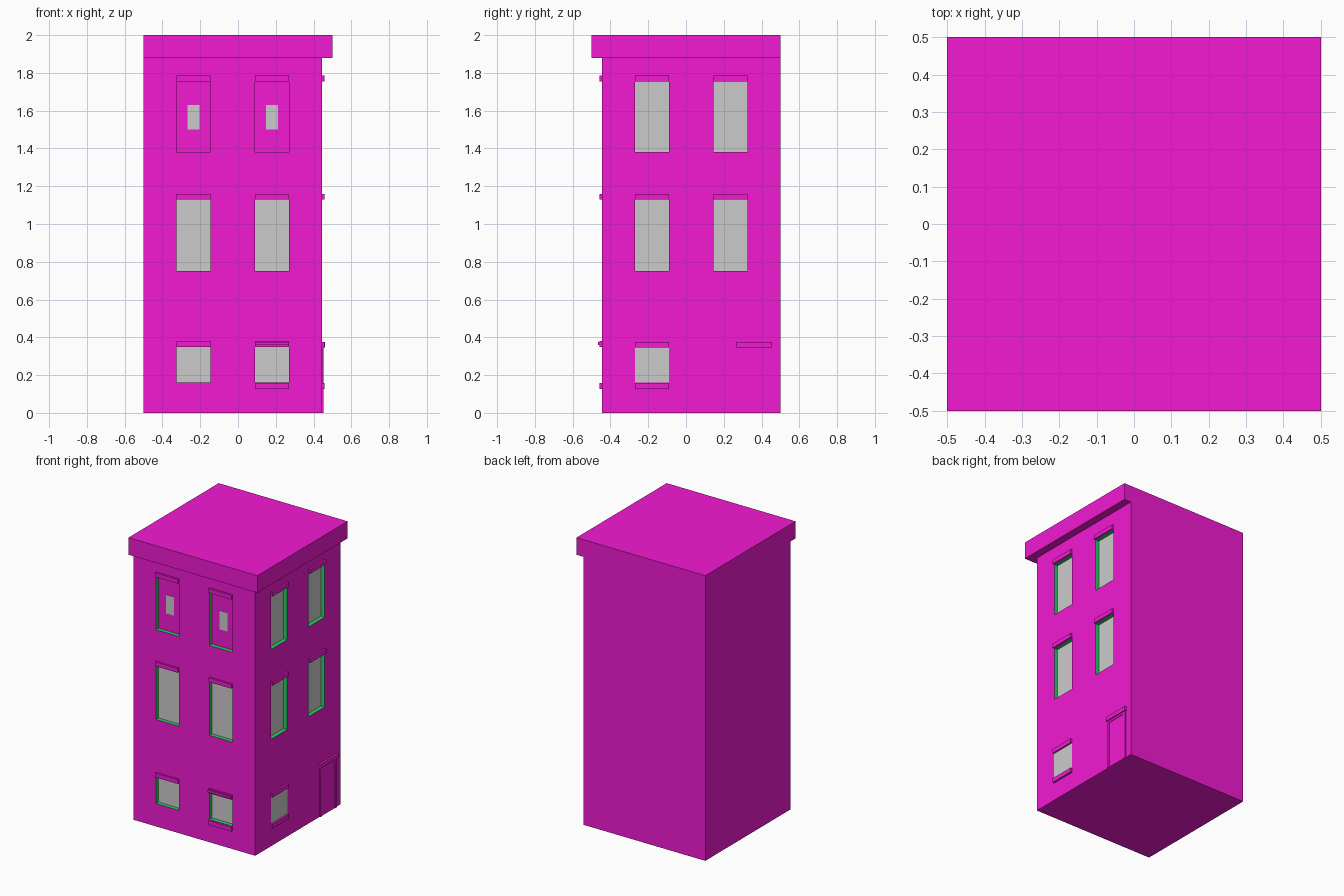
import bpy, bmesh
from mathutils import Matrix, Vector

if "Cube" in bpy.data.objects:
    bpy.data.objects.remove(bpy.data.objects["Cube"])


def material(name, color):
    m = bpy.data.materials.new(name)
    m.diffuse_color = color
    m.use_nodes = True
    m.node_tree.nodes["Principled BSDF"].inputs["Base Color"].default_value = m.diffuse_color
    return m


WALL = material("magenta", (0.9, 0.01, 0.65, 1))
REVEAL = material("green", (0.02, 0.65, 0.13, 1))
FACE = -0.445      # plane of both detailed walls (front y, right -x)
DEPTH = 0.03       # window recess


def make(name, boxes, mats=(), index=0):
    """One object from a list of (min corner, max corner) boxes."""
    bm = bmesh.new()
    for lo, hi in boxes:
        lo, hi = Vector(lo), Vector(hi)
        size = hi - lo
        bmesh.ops.create_cube(bm, size=1, matrix=Matrix.Translation((lo + hi) / 2)
                              @ Matrix.Diagonal((*size, 1)))
    for f in bm.faces:
        f.material_index = index
    me = bpy.data.meshes.new(name)
    bm.to_mesh(me)
    bm.free()
    for m in mats:
        me.materials.append(m)
    ob = bpy.data.objects.new(name, me)
    bpy.context.collection.objects.link(ob)
    return ob


def wall_box(side, u, z, out, back):
    """Box on a wall: u range along it, 'out' proud of it, 'back' into it."""
    if side == "front":
        return (u[0], FACE - out, z[0]), (u[1], FACE + back, z[1])
    return (-FACE - back, u[0], z[0]), (-FACE + out, u[1], z[1])


ground, middle, upper = (0.16, 0.35), (0.75, 1.13), (1.38, 1.755)
columns = {"front": [(-0.325, -0.145), (0.09, 0.27)],
           "right": [(-0.27, -0.09), (0.145, 0.325)]}

recesses, glass, blinds, lintels, sills = [], [], [], [], []
for side, cols in columns.items():
    for i, u in enumerate(cols):
        for z in (ground, middle, upper):
            if side == "right" and z == ground:
                continue
            recesses.append(wall_box(side, u, z, 0.02, DEPTH))
            pane = wall_box(side, u, z, 0.002 - DEPTH, DEPTH + 0.002)
            (blinds if side == "front" and z == upper else glass).append(pane)
            top = z[1]
            lintels.append(wall_box(side, u, (top, top + 0.03), 0.013, 0.005))
    # small opening left in the closed upper front windows
    if side == "front":
        for u in cols:
            glass.append(wall_box(side, (u[0] + 0.058, u[0] + 0.121), (1.5, 1.63),
                                  0.004 - DEPTH, DEPTH))

# ground floor extras: flush side window, stepped lintel and sills
side_u, front_u = columns["right"][0], columns["front"][1]
glass.append(wall_box("right", side_u, ground, 0.002, 0.002))
lintels.append(wall_box("right", side_u, (0.345, 0.375), 0.013, 0.005))
lintels.append(wall_box("front", front_u, (0.36, 0.375), 0.022, 0.005))
for side, u in (("front", front_u), ("right", side_u)):
    sills.append(wall_box(side, u, (0.127, 0.158), 0.013, 0.005))

# main block with recesses cut out
body = make("walls", [((-0.5, FACE, 0), (-FACE, 0.5, 1.88))], (WALL, REVEAL))
cutter = make("recess_cutter", recesses, (WALL, REVEAL), 1)
cutter.hide_render = True
mod = body.modifiers.new("recesses", "BOOLEAN")
mod.operation = "DIFFERENCE"
mod.solver = "EXACT"
mod.object = cutter
bpy.context.view_layer.objects.active = body
bpy.ops.object.modifier_apply(modifier=mod.name)
bpy.data.objects.remove(cutter)

# roof slab overhanging the two street sides
make("cornice", [((-0.5, -0.5, 1.88), (0.5, 0.5, 2.0))], (WALL,))

# window parts
make("window_glass", glass)
make("window_blinds", blinds, (WALL,))
make("window_lintels", lintels, (WALL,))
make("window_sills", sills, (WALL,))

# side door: panel, two jambs and head
make("door", [wall_box("right", (0.29, 0.43), (0, 0.33), 0.003, 0.005)], (WALL,))
make("door_frame", [
    wall_box("right", (0.27, 0.29), (0, 0.345), 0.007, 0.005),
    wall_box("right", (0.43, 0.45), (0, 0.345), 0.007, 0.005),
    wall_box("right", (0.29, 0.43), (0.33, 0.345), 0.007, 0.005),
    wall_box("right", (0.265, 0.455), (0.345, 0.375), 0.015, 0.005)], (WALL,))
